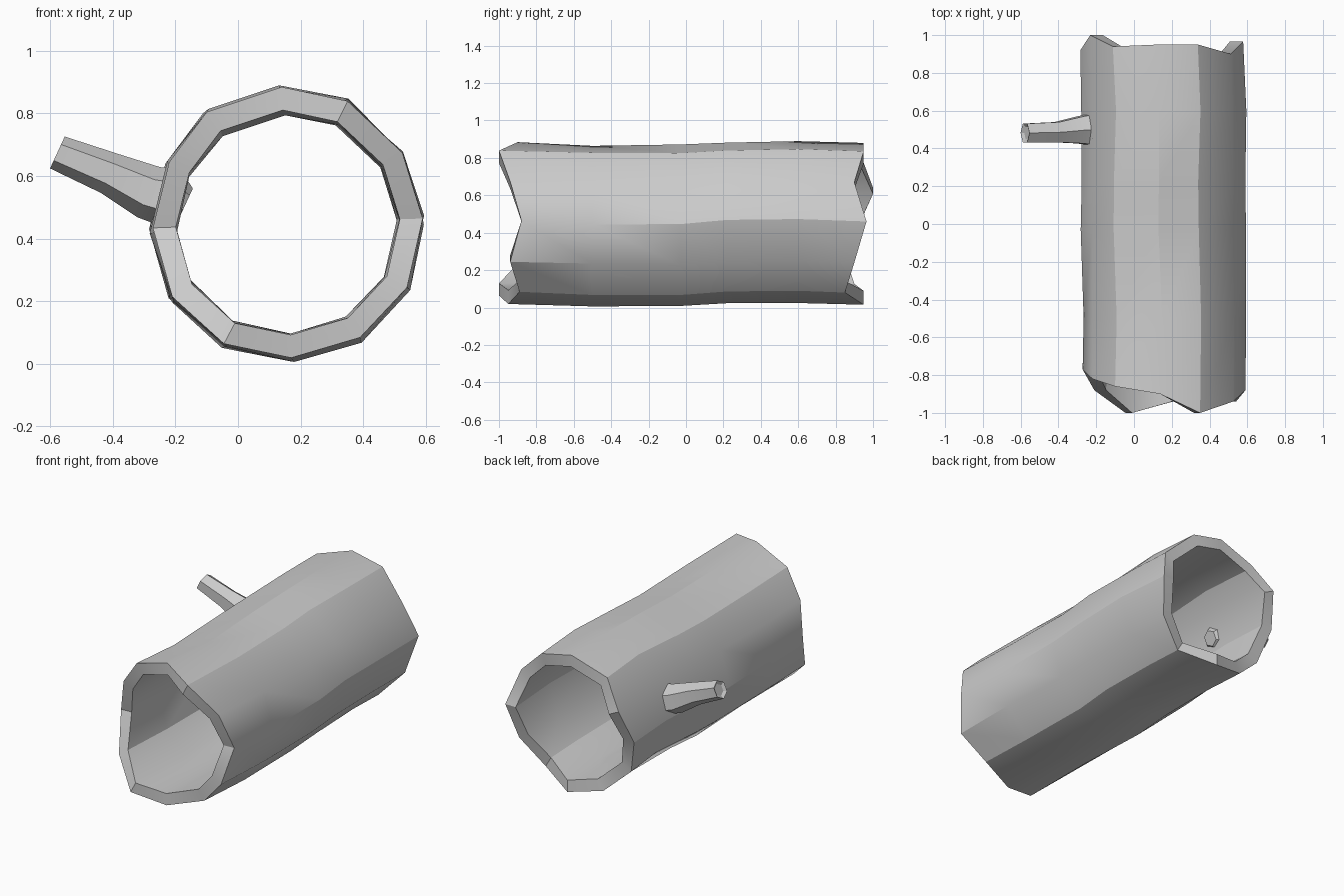
import bpy, bmesh, math, random
from mathutils import Vector

if "Cube" in bpy.data.objects:
    bpy.data.objects.remove(bpy.data.objects["Cube"])

random.seed(4)


def make_object(name, bm, angle):
    bmesh.ops.recalc_face_normals(bm, faces=bm.faces)
    me = bpy.data.meshes.new(name)
    bm.to_mesh(me)
    bm.free()
    ob = bpy.data.objects.new(name, me)
    bpy.context.collection.objects.link(ob)
    bpy.ops.object.select_all(action='DESELECT')
    ob.select_set(True)
    bpy.context.view_layer.objects.active = ob
    bpy.ops.object.shade_smooth_by_angle(angle=math.radians(angle))
    return ob


def bridge(bm, a, b):
    n = len(a)
    for i in range(n):
        bm.faces.new((a[i], a[(i + 1) % n], b[(i + 1) % n], b[i]))


# Hollow trunk: uneven 12-sided section (x, z), jagged y at each end
section = [(.14, .88), (.35, .835), (.525, .67), (.59, .46), (.54, .24), (.39, .08),
           (.17, .015), (-.045, .06), (-.21, .21), (-.272, .43), (-.22, .64), (-.10, .80)]
front_y = [-.90, -1.0, -.94, -.88, -.94, -.89, -.95, -1.0, -.88, -.77, -.82, -.86]
back_y = [.95, .95, .90, .965, .90, .85, .95, .90, .86, .92, 1.0, .94]
# Rings along the log: y (None = jagged end), x shift, z shift
rings = [('front', 0, .004), (-.5, .004, -.010), (-.03, -.004, -.010),
         (.22, -.004, .002), (.6, -.002, .014), ('back', -.012, .0)]
centre = Vector((.16, .45))
wall = .83

bm = bmesh.new()
outer, inner = [], []
for y, dx, dz in rings:
    out_ring, in_ring = [], []
    for i, (x, z) in enumerate(section):
        yy = front_y[i] if y == 'front' else back_y[i] if y == 'back' else y
        j = 0 if isinstance(y, str) else .007
        p = Vector((x + dx + random.uniform(-j, j), max(.002, z + dz + random.uniform(-j, j))))
        q = centre + (p - centre) * wall
        out_ring.append(bm.verts.new((p.x, yy, p.y)))
        in_ring.append(bm.verts.new((q.x, yy, q.y)))
    outer.append(out_ring)
    inner.append(in_ring)
for k in range(len(rings) - 1):
    bridge(bm, outer[k], outer[k + 1])
    bridge(bm, inner[k], inner[k + 1])
bridge(bm, outer[0], inner[0])
bridge(bm, outer[-1], inner[-1])
make_object("hollow_log", bm, 30)

# Branch stub: hexagonal sections swept along a short path (x, y, z, radius y, radius across)
path = [(-.577, .482, .675, .052, .051), (-.41, .486, .608, .056, .062),
        (-.285, .498, .548, .075, .080), (-.225, .500, .535, .085, .088),
        (-.165, .500, .515, .045, .045)]
across = Vector((.42, 0, .91)).normalized()
bm = bmesh.new()
loops = []
for x, y, z, ry, rn in path:
    loop = []
    for i in range(6):
        a = math.tau * (i + .5) / 6
        p = Vector((x, y, z)) + across * (rn * math.sin(a) * 1.1)
        p.y += ry * math.cos(a) * 1.1
        loop.append(bm.verts.new(p))
    loops.append(loop)
for a, b in zip(loops, loops[1:]):
    bridge(bm, a, b)
tip = bm.faces.new(loops[0])
bm.faces.new(loops[-1])
# Cut end with a slightly sunken core
bmesh.ops.recalc_face_normals(bm, faces=bm.faces)
bmesh.ops.inset_individual(bm, faces=[tip], thickness=.02, depth=-.012)
make_object("branch_stub", bm, 30)
